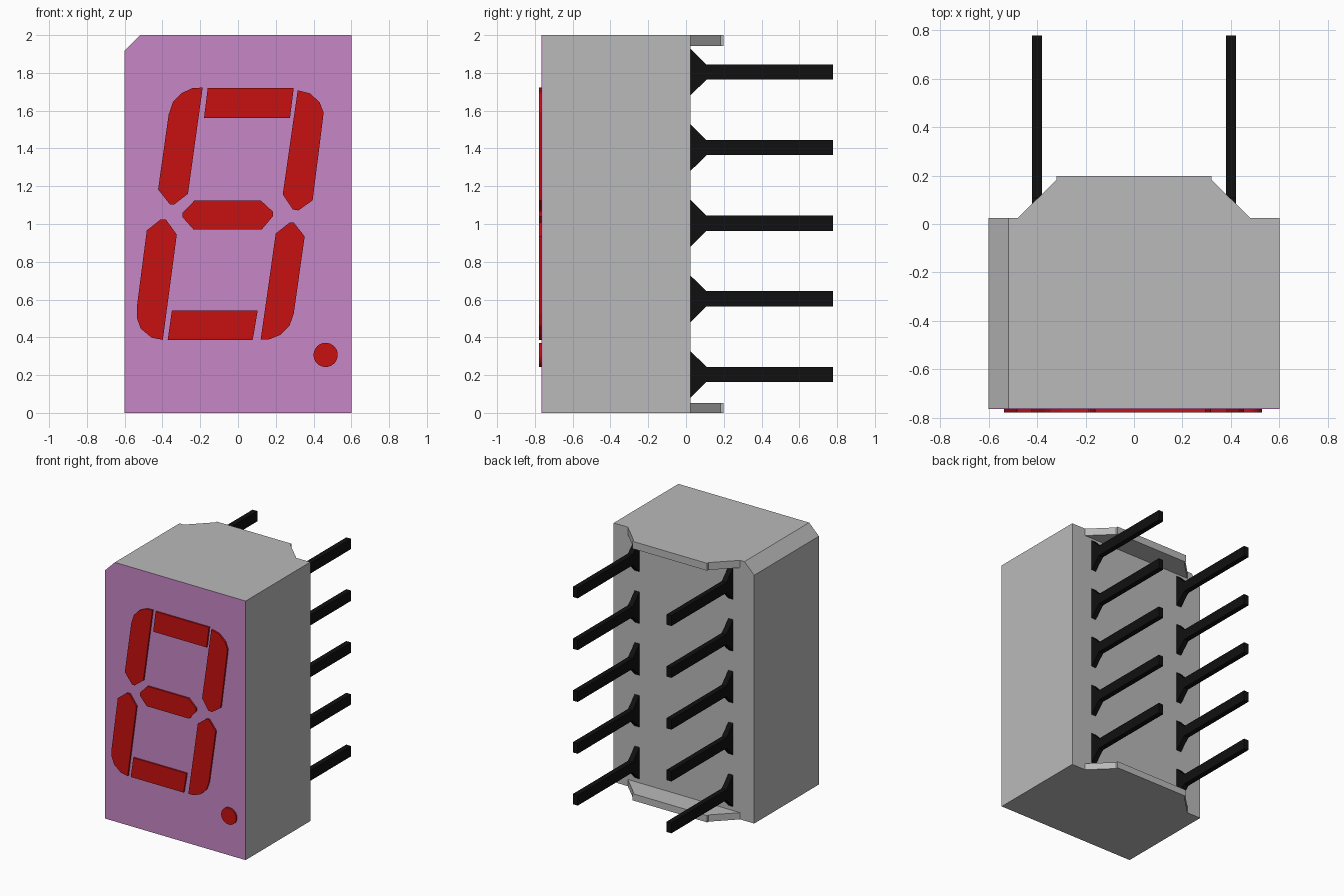
import bpy, bmesh, math
from mathutils import Vector

cube = bpy.data.objects.get("Cube")
if cube:
    bpy.data.objects.remove(cube, do_unlink=True)


def material(name, rgb):
    m = bpy.data.materials.new(name)
    m.use_nodes = True
    m.diffuse_color = (*rgb, 1)
    bsdf = next(n for n in m.node_tree.nodes if n.type == 'BSDF_PRINCIPLED')
    bsdf.inputs["Base Color"].default_value = (*rgb, 1)
    return m


grey = material("housing grey", (0.49, 0.49, 0.49))
violet = material("face violet", (0.57, 0.245, 0.57))
red = material("segment red", (0.57, 0.005, 0.005))
black = material("pin black", (0.005, 0.005, 0.005))


def prism(name, outline, axis, start, end, mat):
    """Extrude a 2D outline along an axis; the other two axes keep x, y, z order."""
    def place(p, d):
        v = list(p)
        v.insert("xyz".index(axis), d)
        return v
    bm = bmesh.new()
    base = bm.faces.new([bm.verts.new(place(p, start)) for p in outline])
    top = bmesh.ops.extrude_face_region(bm, geom=[base])["geom"]
    shift = Vector(place((0, 0), end - start))
    bmesh.ops.translate(bm, vec=shift, verts=[g for g in top if isinstance(g, bmesh.types.BMVert)])
    bmesh.ops.recalc_face_normals(bm, faces=bm.faces)
    mesh = bpy.data.meshes.new(name)
    bm.to_mesh(mesh)
    bm.free()
    mesh.materials.append(mat)
    obj = bpy.data.objects.new(name, mesh)
    bpy.context.collection.objects.link(obj)
    return obj


FRONT, BACK, TIP = -0.76, 0.025, 0.778

# Housing with one clipped corner, and its coloured face plate
shell = [(-0.6, 0), (0.6, 0), (0.6, 2), (-0.517, 2), (-0.6, 1.917)]
prism("housing", shell, "y", FRONT, BACK, grey)
prism("face_plate", shell, "y", FRONT - 0.004, FRONT, violet)

# Standoff tabs at the bottom and top of the back
half = [(0.48, BACK), (0.32, 0.182), (0.32, 0.198)]
tab = half + [(-x, y) for x, y in reversed(half)]
prism("bottom_tab", tab, "z", 0, 0.052, grey)
prism("top_tab", tab, "z", 1.943, 2, grey)

# Two rows of five pins with flared roots
for side, x in (("right", -0.4), ("left", 0.4)):
    for i in range(5):
        z = 0.204 + 0.4 * i
        upper = [(BACK, 0.122), (0.108, 0.04), (TIP, 0.04)]
        outline = [(y, z + h) for y, h in upper] + [(y, z - h) for y, h in reversed(upper)]
        prism(f"{side}_pin_{i + 1}", outline, "x", x - 0.02, x + 0.02, black)

# Raised display segments
segments = {
    "top": [(-0.16, 1.72), (0.295, 1.72), (0.275, 1.56), (-0.18, 1.56)],
    "middle": [(-0.293, 1.06), (-0.23, 1.125), (0.12, 1.125), (0.184, 1.066),
               (0.184, 1.04), (0.125, 0.97), (-0.235, 0.97), (-0.293, 1.035)],
    "bottom": [(-0.35, 0.541), (0.104, 0.541), (0.078, 0.387), (-0.372, 0.387)],
    "upper_left": [(0.316, 1.708), (0.38, 1.692), (0.432, 1.645), (0.453, 1.59), (0.448, 1.544),
                   (0.395, 1.125), (0.32, 1.072), (0.29, 1.077), (0.237, 1.157)],
    "upper_right": [(-0.187, 1.722), (-0.24, 1.72), (-0.3, 1.692), (-0.345, 1.645), (-0.367, 1.58),
                    (-0.423, 1.183), (-0.36, 1.103), (-0.338, 1.103), (-0.265, 1.16)],
    "lower_left": [(0.2, 0.95), (0.274, 1.008), (0.295, 1.008), (0.353, 0.934), (0.295, 0.525),
                   (0.273, 0.462), (0.226, 0.414), (0.168, 0.39), (0.12, 0.388)],
    "lower_right": [(-0.483, 0.966), (-0.41, 1.024), (-0.382, 1.024), (-0.324, 0.944), (-0.398, 0.387),
                    (-0.457, 0.398), (-0.515, 0.446), (-0.536, 0.504), (-0.536, 0.557)],
    "point": [(0.464 + 0.064 * math.cos(a * math.tau / 32), 0.307 + 0.064 * math.sin(a * math.tau / 32))
              for a in range(32)],
}
for name, outline in segments.items():
    prism(name + "_segment", outline, "y", -0.777, FRONT - 0.002, red)
